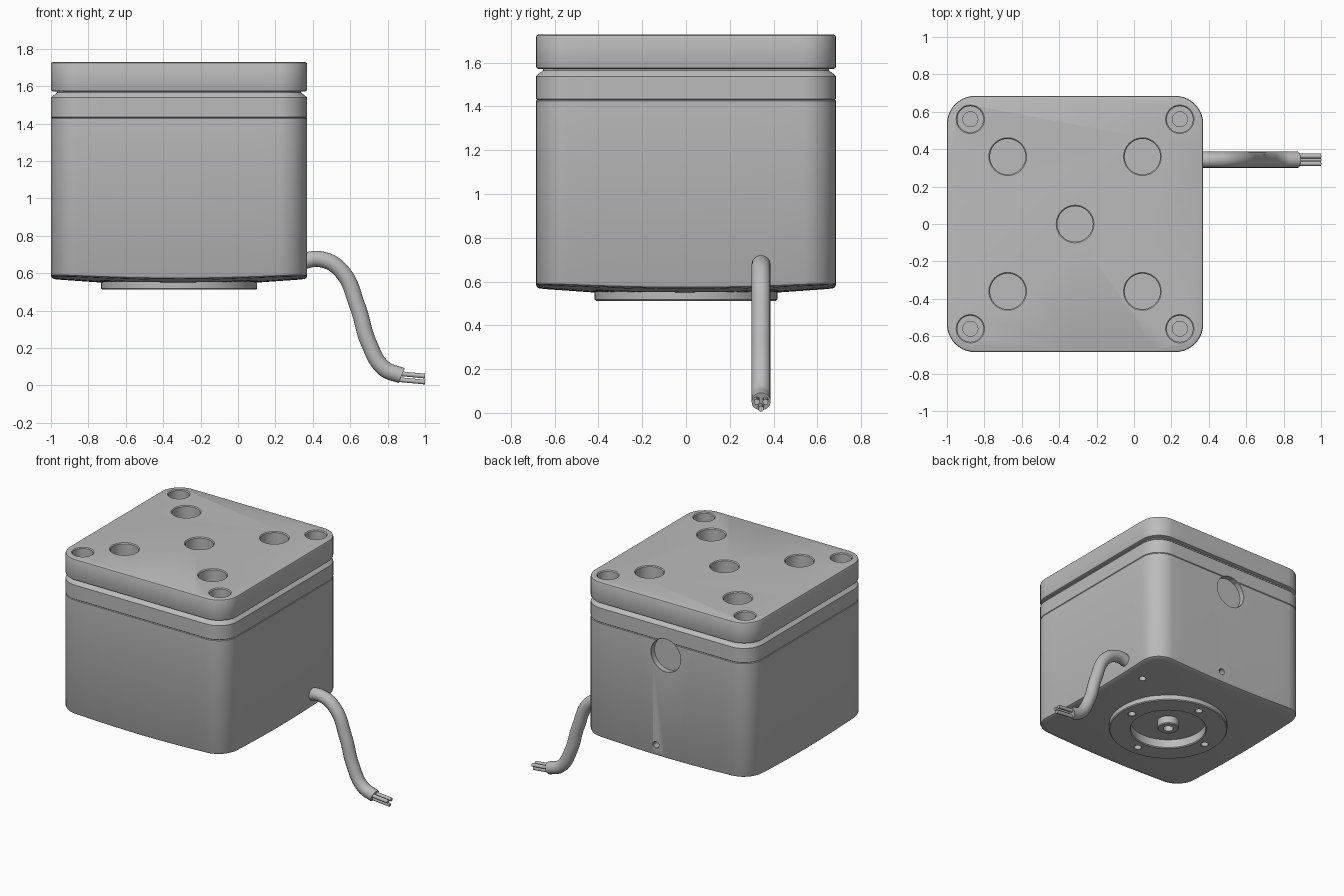
import bpy, bmesh
from math import cos, sin, pi, radians
from mathutils import Matrix, Vector

if "Cube" in bpy.data.objects:
    bpy.data.objects.remove(bpy.data.objects["Cube"])

CX = -0.315      # housing centre
HALF = 0.685     # housing half width
CORNER = 0.15    # housing corner radius

metal = bpy.data.materials.new("plain grey")
metal.use_nodes = True
GREY = (0.5, 0.5, 0.5, 1)
metal.diffuse_color = GREY
metal.node_tree.nodes["Principled BSDF"].inputs["Base Color"].default_value = GREY


def finish(name, bm):
    bmesh.ops.recalc_face_normals(bm, faces=bm.faces)
    mesh = bpy.data.meshes.new(name)
    bm.to_mesh(mesh)
    bm.free()
    mesh.materials.append(metal)
    obj = bpy.data.objects.new(name, mesh)
    bpy.context.collection.objects.link(obj)
    return obj


def skin(name, loops, closed=False):
    """Bridge equal loops of points, capping the ends or closing the ring."""
    bm = bmesh.new()
    rings = [[bm.verts.new(p) for p in loop] for loop in loops]
    n = len(rings[0])
    pairs = list(zip(rings, rings[1:]))
    if closed:
        pairs.append((rings[-1], rings[0]))
    else:
        bm.faces.new(rings[0])
        bm.faces.new(rings[-1])
    for a, b in pairs:
        for i in range(n):
            j = (i + 1) % n
            bm.faces.new((a[i], a[j], b[j], b[i]))
    return finish(name, bm)


def rounded_square(inset, z, domed=False, arc=10, side=10):
    r = max(CORNER - inset, 0.03)
    c = HALF - inset - r
    pts = []
    for k in range(4):
        for i in range(arc + 1):
            a = pi / 2 * (k + i / arc)
            sx, sy = ((1, 1), (-1, 1), (-1, -1), (1, -1))[k]
            pts.append(Vector((sx * c + r * cos(a), sy * c + r * sin(a), z)))
    full = []
    for i, p in enumerate(pts):
        full.append(p)
        if i % (arc + 1) == arc:
            q = pts[(i + 1) % len(pts)]
            full += [p.lerp(q, s / side) for s in range(1, side)]
    for p in full:
        if domed:
            p.z += 0.07 * max(0, p.xy.length - 0.42)
        p.x += CX
    return full


def prism(name, levels):
    return skin(name, [rounded_square(*lv) for lv in levels])


def lathe(name, profile, loc=(CX, 0, 0), rot=Matrix(), closed=False, n=48):
    m = Matrix.Translation(loc) @ rot
    return skin(name, [[m @ Vector((r * cos(2 * pi * i / n), r * sin(2 * pi * i / n), z))
                        for i in range(n)] for r, z in profile], closed)


def cut(target, cutters):
    for c in cutters:
        c.hide_render = True
        mod = target.modifiers.new("cut", "BOOLEAN")
        mod.operation, mod.solver, mod.object = "DIFFERENCE", "EXACT", c
    bpy.context.view_layer.update()
    graph = bpy.context.evaluated_depsgraph_get()
    mesh = bpy.data.meshes.new_from_object(target.evaluated_get(graph))
    target.modifiers.clear()
    target.data = mesh


def bore(r, depth, loc, rot=Matrix(), chamfer=0.006, inner=None):
    """Cutter whose mouth lies at loc and which sinks along local -z."""
    prof = [(r + 2 * chamfer, chamfer), (r, -chamfer), (r, -depth)]
    if inner:
        prof += [(inner, -depth), (inner, -depth - 0.05)]
    return lathe("hole_cutter", prof, loc, rot, n=32)


# Housing: domed lower body, upper collar with a chamfered groove, top plate
lower_body = prism("lower_body", [
    (0.4, 0.55, True), (0.25, 0.55, True), (0.12, 0.55, True), (0.05, 0.55, True),
    (0.016, 0.551, True), (0.005, 0.556, True), (0, 0.566, True),
    (0, 1.426), (0.004, 1.43)])
collar = prism("collar", [
    (0.004, 1.43), (0, 1.434), (0, 1.538), (0.004, 1.543), (0.032, 1.565), (0.032, 1.59)])
top_plate = prism("top_plate", [
    (0.01, 1.572), (0.003, 1.575), (0, 1.582), (0, 1.718), (0.003, 1.725), (0.01, 1.728)])

# Top plate holes: five plain bores and four stepped corner bores
TOP = 1.728
signs = [(sx, sy) for sx in (-1, 1) for sy in (-1, 1)]
top_cutters = [bore(0.095, 0.12, (CX, 0, TOP))]
for sx, sy in signs:
    top_cutters.append(bore(0.095, 0.12, (CX + 0.36 * sx, 0.36 * sy, TOP)))
    top_cutters.append(bore(0.07, 0.09, (CX + 0.56 * sx, 0.56 * sy, TOP), inner=0.04))
cut(top_plate, top_cutters)

# Back holes, bottom pin hole and bottom recess
BACK = Matrix.Rotation(radians(-90), 4, "X")
DOWN = Matrix.Rotation(pi, 4, "X")
back_port = bore(0.12, 0.04, (CX, HALF, 1.33), BACK, chamfer=0.002)
cut(collar, [back_port])
body_cutters = [
    back_port,
    bore(0.022, 0.08, (CX + 0.08, HALF, 0.65), BACK, chamfer=0.003),
    lathe("hole_cutter", [(0.025, 0.5), (0.025, 0.66)], (CX + 0.54, 0.36, 0), n=24),
    lathe("hole_cutter", [(0.27, 0.5), (0.27, 0.58)])]
cut(lower_body, body_cutters)

# Round mounting flange with four screw holes, and the central shaft boss
flange = lathe("flange", [(0.265, 0.6), (0.417, 0.6), (0.417, 0.518), (0.411, 0.512),
                          (0.271, 0.512), (0.265, 0.518)], closed=True, n=64)
flange_cutters = [bore(0.026, 0.06, (CX + 0.335 * cos(k * pi / 2), 0.335 * sin(k * pi / 2), 0.512),
                       DOWN, chamfer=0.003) for k in range(4)]
cut(flange, flange_cutters)
lathe("shaft_boss", [(0.075, 0.6), (0.075, 0.525), (0.069, 0.519), (0.035, 0.519), (0.035, 0.56)])

for c in set(top_cutters + body_cutters + flange_cutters):
    bpy.data.objects.remove(c)


# Cable and its bare wires
def tube(name, points, radius):
    curve = bpy.data.curves.new(name, "CURVE")
    curve.dimensions = "3D"
    curve.bevel_depth, curve.bevel_resolution = radius, 5
    curve.use_fill_caps = True
    spline = curve.splines.new("BEZIER")
    spline.bezier_points.add(len(points) - 1)
    for bp, p in zip(spline.bezier_points, points):
        bp.co = p
        bp.handle_left_type = bp.handle_right_type = "AUTO"
    curve.materials.append(metal)
    obj = bpy.data.objects.new(name, curve)
    bpy.context.collection.objects.link(obj)
    bpy.ops.object.select_all(action="DESELECT")
    obj.select_set(True)
    bpy.context.view_layer.objects.active = obj
    bpy.ops.object.convert(target="MESH")


CABLE_Y = 0.343
path = [(0.33, 0.66), (0.44, 0.675), (0.55, 0.615), (0.64, 0.42),
        (0.7, 0.225), (0.78, 0.092), (0.875, 0.052)]
tube("cable", [(x, CABLE_Y, z) for x, z in path], 0.044)
for i, (dy, dz) in enumerate(((-0.02, 0.012), (0.02, 0.012), (0, -0.02))):
    tube("wire_%d" % (i + 1), [(0.85, CABLE_Y + dy, 0.052 + dz),
                               (1.0, CABLE_Y + dy, 0.038 + dz)], 0.013)

# Smooth shading with crisp edges
bpy.ops.object.select_all(action="DESELECT")
for o in bpy.context.scene.objects:
    if o.type == "MESH":
        o.select_set(True)
        bpy.context.view_layer.objects.active = o
bpy.ops.object.shade_smooth_by_angle(angle=radians(30))
